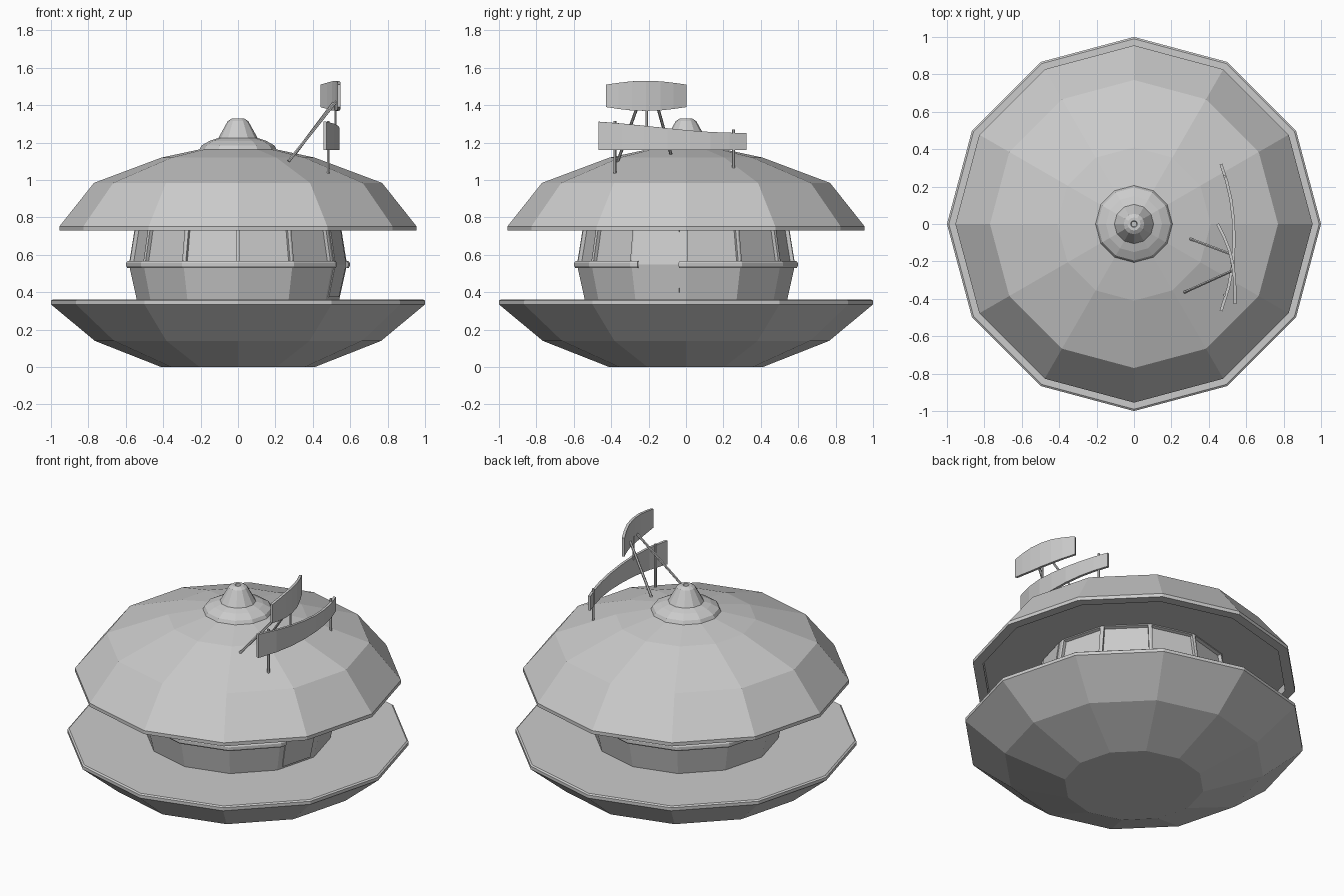
import bpy, bmesh, math
from mathutils import Vector

if "Cube" in bpy.data.objects:
    bpy.data.objects.remove(bpy.data.objects["Cube"])

SIDES = 12
DIRS = [Vector((math.cos(i * math.tau / SIDES), math.sin(i * math.tau / SIDES), 0))
        for i in range(SIDES)]


def finish(bm, name):
    bmesh.ops.recalc_face_normals(bm, faces=bm.faces)
    mesh = bpy.data.meshes.new(name)
    bm.to_mesh(mesh)
    bm.free()
    obj = bpy.data.objects.new(name, mesh)
    bpy.context.collection.objects.link(obj)
    return obj


def rings_to_bmesh(profile, dirs):
    """One ring of vertices per (radius, height) profile point."""
    bm = bmesh.new()
    rings = [[bm.verts.new((d.x * r, d.y * r, z)) for d in dirs] for r, z in profile]
    return bm, rings


def lathe(name, profile):
    """Faceted solid of revolution, capped at both ends."""
    bm, rings = rings_to_bmesh(profile, DIRS)
    for a, b in zip(rings, rings[1:]):
        for i in range(SIDES):
            j = (i + 1) % SIDES
            bm.faces.new((a[i], a[j], b[j], b[i]))
    bm.faces.new(rings[0])
    bm.faces.new(rings[-1])
    return finish(bm, name)


def partial_lathe(name, profile, dirs):
    """Closed section swept along part of the perimeter, ends capped."""
    bm, rings = rings_to_bmesh(profile, dirs)
    for k, a in enumerate(rings):
        b = rings[(k + 1) % len(rings)]
        for i in range(len(dirs) - 1):
            bm.faces.new((a[i], a[i + 1], b[i + 1], b[i]))
    bm.faces.new([r[0] for r in rings])
    bm.faces.new([r[-1] for r in rings])
    return finish(bm, name)


def curved_panel(name, stations, thickness=0.016):
    """Bent plate through (x, y, bottom, top) stations."""
    bm = bmesh.new()
    sections = []
    for i, (x, y, lo, hi) in enumerate(stations):
        p, q = stations[max(i - 1, 0)], stations[min(i + 1, len(stations) - 1)]
        t = Vector((q[0] - p[0], q[1] - p[1])).normalized() * thickness / 2
        sections.append([bm.verts.new(c) for c in (
            (x - t.y, y + t.x, lo), (x + t.y, y - t.x, lo),
            (x + t.y, y - t.x, hi), (x - t.y, y + t.x, hi))])
    for a, b in zip(sections, sections[1:]):
        for i in range(4):
            j = (i + 1) % 4
            bm.faces.new((a[i], a[j], b[j], b[i]))
    bm.faces.new(sections[0])
    bm.faces.new(sections[-1])
    return finish(bm, name)


def rod(name, start, end, radius=0.008):
    a, b = Vector(start), Vector(end)
    bpy.ops.mesh.primitive_cylinder_add(vertices=6, radius=radius, depth=(b - a).length,
                                        location=(a + b) / 2)
    obj = bpy.context.object
    obj.name = name
    obj.rotation_mode = 'QUATERNION'
    obj.rotation_quaternion = (b - a).to_track_quat('Z', 'Y')


# Lower dish with flat deck
lathe("lower_dish", [(0.41, 0), (0.765, 0.14), (1.0, 0.335), (1.0, 0.355), (0.99, 0.362)])

# Overhanging roof with a recessed ceiling
lathe("roof", [(0.895, 0.78), (0.895, 0.73), (0.955, 0.73), (0.955, 0.752),
               (0.77, 0.985), (0.41, 1.12), (0.2, 1.165)])

# Stepped cap on the roof
lathe("roof_cap", [(0.21, 1.155), (0.195, 1.185), (0.15, 1.21), (0.105, 1.225),
                   (0.055, 1.315), (0.035, 1.328), (0.018, 1.328), (0.015, 1.32)])

# Cabin with recessed window panes on every side but the door's
cabin = lathe("cabin", [(0.54, 0.355), (0.583, 0.548), (0.545, 0.785)])
bm = bmesh.new()
bm.from_mesh(cabin.data)
door_dir = Vector((math.cos(math.radians(-15)), math.sin(math.radians(-15)), 0))
panes = []
for f in bm.faces:
    c = f.calc_center_median()
    if len(f.verts) == 4 and c.z > 0.55 and c.xy.normalized().dot(door_dir.xy) < 0.99:
        panes.append(f)
bmesh.ops.inset_individual(bm, faces=panes, thickness=0.017, depth=0)
bmesh.ops.inset_individual(bm, faces=panes, thickness=0.004, depth=-0.02)
bm.to_mesh(cabin.data)
bm.free()

# Belt around the cabin, open at the doorway
jamb_a = DIRS[0].lerp(DIRS[-1], 0.13)
jamb_b = DIRS[0].lerp(DIRS[-1], 0.87)
partial_lathe("cabin_belt", [(0.565, 0.53), (0.592, 0.53), (0.598, 0.54),
                             (0.598, 0.557), (0.592, 0.566), (0.565, 0.566)],
              [jamb_a] + DIRS + [jamb_b])

# Door panel following the bent wall
partial_lathe("door", [(0.53, 0.375), (0.55, 0.375), (0.589, 0.548), (0.553, 0.775),
                       (0.53, 0.775), (0.56, 0.548)], [jamb_a, jamb_b])

# Lower antenna plate and its posts
curved_panel("lower_antenna", [
    (0.465, 0.32, 1.16, 1.252), (0.495, 0.23, 1.16, 1.253), (0.518, 0.13, 1.16, 1.257),
    (0.532, 0.02, 1.16, 1.265), (0.535, -0.1, 1.16, 1.277), (0.528, -0.22, 1.16, 1.29),
    (0.505, -0.34, 1.16, 1.302), (0.465, -0.465, 1.16, 1.312)])
rod("lower_post_front", (0.483, -0.38, 1.03), (0.483, -0.38, 1.315))
rod("lower_post_back", (0.483, 0.255, 1.06), (0.483, 0.255, 1.27))

# Upper antenna plate and its struts
curved_panel("upper_antenna", [
    (0.447, 0.0, 1.39, 1.51), (0.482, -0.07, 1.38, 1.52), (0.51, -0.14, 1.372, 1.528),
    (0.528, -0.215, 1.37, 1.53), (0.537, -0.29, 1.372, 1.528), (0.54, -0.36, 1.38, 1.52),
    (0.539, -0.428, 1.39, 1.51)])
rod("upper_strut_back", (0.275, -0.07, 1.10), (0.515, -0.16, 1.42))
rod("upper_strut_front", (0.27, -0.365, 1.10), (0.525, -0.25, 1.42))
rod("upper_link", (0.522, -0.21, 1.27), (0.522, -0.21, 1.42), 0.006)
